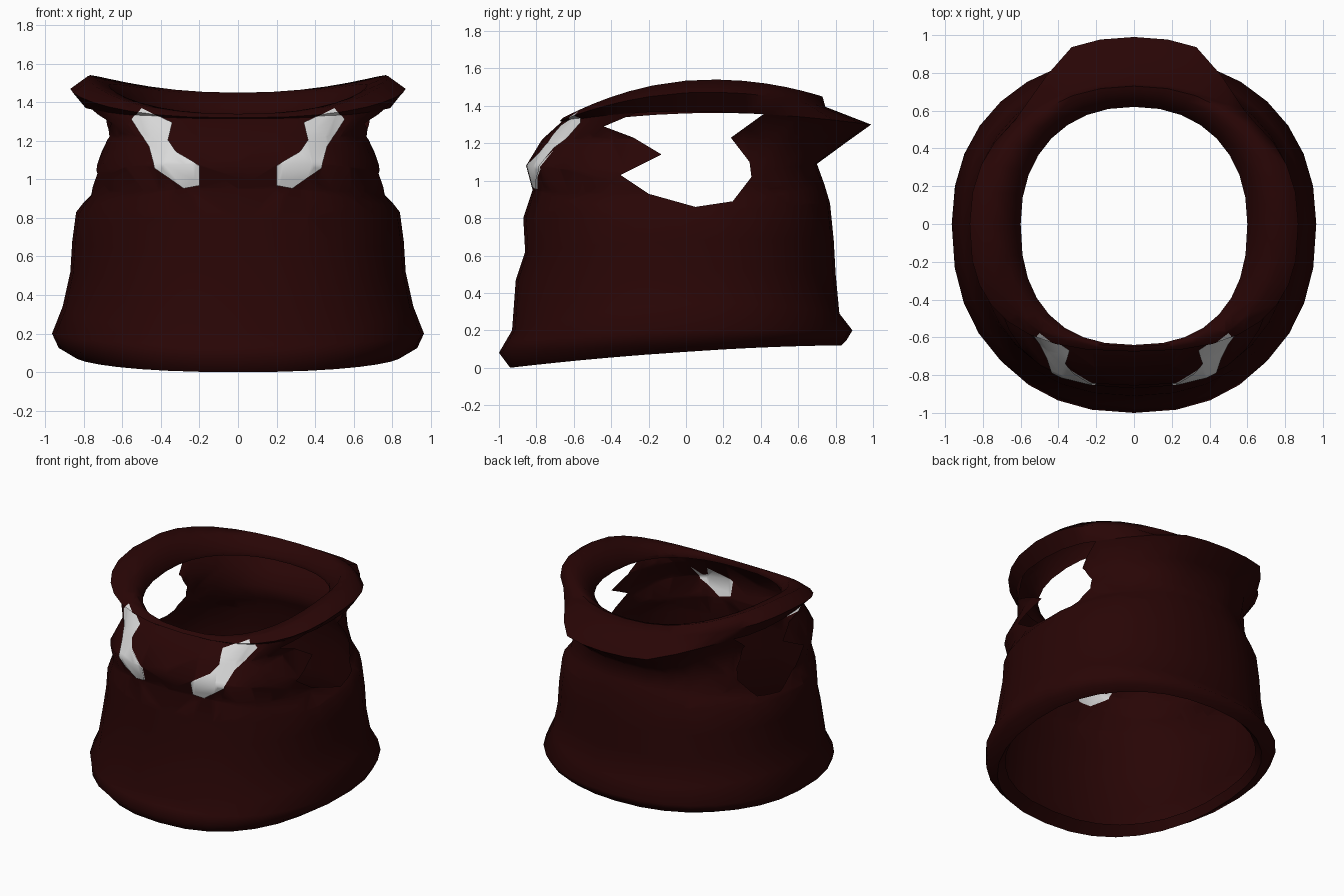
import bpy, bmesh, math
from mathutils import Vector

cube = bpy.data.objects.get("Cube")
if cube:
    bpy.data.objects.remove(cube)


def material(name, rgb):
    m = bpy.data.materials.new(name)
    m.use_nodes = True
    m.diffuse_color = (*rgb, 1)
    m.node_tree.nodes["Principled BSDF"].inputs["Base Color"].default_value = (*rgb, 1)
    m.node_tree.nodes["Principled BSDF"].inputs["Roughness"].default_value = 0.8
    return m


MAROON = material("dark maroon cloth", (0.021, 0.0015, 0.0015))
WHITE = material("white patch", (0.7, 0.7, 0.7))
SEGMENTS = 32


def ring_points(rx, front, back, zf, zs, zb, power=2.3, bulge=0.0):
    """Closed cloth ring: half width, front and back reach, heights at front, side, back."""
    points = []
    for i in range(SEGMENTS):
        a = 2 * math.pi * i / SEGMENTS
        c, s = math.cos(a), math.sin(a)
        e = 2 / (power if s < 0 else 2.2)
        x = rx * math.copysign(abs(c) ** e, c)
        k = abs(s) ** e
        y = -front * k if s < 0 else back * k
        if s > 0:
            y += bulge * min(1, max(0, (0.8 - abs(c)) / 0.4))
        t = y / (front if s < 0 else back + bulge)
        z = zs + (zb - zf) / 2 * t + ((zb + zf) / 2 - zs) * t * t
        points.append((x, y, z))
    return points


def loft(rings):
    bm = bmesh.new()
    loops = [[bm.verts.new(p) for p in ring_points(*r)] for r in rings]
    for low, high in zip(loops, loops[1:]):
        for i in range(SEGMENTS):
            j = (i + 1) % SEGMENTS
            bm.faces.new((low[i], low[j], high[j], high[i]))
    return bm


def inside(u, v, poly):
    hit = False
    for (a, b), (c, d) in zip(poly, poly[1:] + poly[:1]):
        if (b > v) != (d > v) and u < (c - a) * (v - b) / (d - b) + a:
            hit = not hit
    return hit


def cut_outline(bm, poly, place, axis, region):
    """Slice the faces of a region along every edge of an outline."""
    for p, q in zip(poly, poly[1:] + poly[:1]):
        a, b = place(*p), place(*q)
        faces = [f for f in bm.faces if region(f.calc_center_median())]
        geom = {e for f in faces for e in f.edges} | {v for f in faces for v in f.verts}
        bmesh.ops.bisect_plane(bm, geom=list(geom) + faces, dist=1e-5,
                               plane_co=a, plane_no=(b - a).cross(axis).normalized())


def patch_faces(bm):
    """Cut both chest patches into the outward faces and return them."""
    found = []
    for side in (1, -1):
        poly = [(side * x, z) for x, z in PATCH]
        cut_outline(bm, poly, lambda x, z: Vector((x, 0, z)), Vector((0, 1, 0)),
                    lambda c: c.y < -0.35 and c.z > 0.85 and c.x * side > 0.05)
    bm.normal_update()
    for f in bm.faces:
        c = f.calc_center_median()
        poly = [(math.copysign(x, c.x), z) for x, z in PATCH]
        if c.y < -0.35 and f.normal.y < -0.05 and inside(c.x, c.z, poly):
            found.append(f)
    return found


def finish(name, bm):
    mesh = bpy.data.meshes.new(name)
    bm.to_mesh(mesh)
    bm.free()
    mesh.materials.append(MAROON)
    mesh.materials.append(WHITE)
    obj = bpy.data.objects.new(name, mesh)
    bpy.context.collection.objects.link(obj)
    bpy.ops.object.select_all(action='DESELECT')
    obj.select_set(True)
    bpy.context.view_layer.objects.active = obj
    bpy.ops.object.shade_smooth_by_angle(angle=math.radians(75))


# Outlines: white chest patch (x, z) and arm opening (y, z)
PATCH = [(0.2, 0.97), (0.28, 0.955), (0.43, 1.06), (0.46, 1.17),
         (0.55, 1.31), (0.5, 1.37), (0.34, 1.29), (0.36, 1.2), (0.32, 1.14), (0.2, 1.07)]
ARMHOLE = [(-0.35, 1.03), (-0.2, 0.93), (0.05, 0.86), (0.25, 0.89), (0.35, 1.02),
           (0.34, 1.1), (0.24, 1.23), (0.42, 1.36), (0.05, 1.39), (-0.25, 1.37),
           (-0.44, 1.29), (-0.28, 1.23), (-0.13, 1.14)]
# Fold where the body meets the collar, reaching far out behind
FOLD = (0.79, 0.665, 0.77, 1.315, 1.37, 1.3, 2.6, 0.22)

# Body from inner hem up to the fold
body = loft([
    (0.82, 0.86, 0.77, 0.06, 0.15, 0.18),
    (0.85, 0.94, 0.83, 0.0, 0.085, 0.12),
    (0.93, 1.0, 0.86, 0.08, 0.125, 0.15),
    (0.965, 0.965, 0.89, 0.14, 0.2, 0.2),
    (0.91, 0.93, 0.82, 0.2, 0.34, 0.29),
    (0.87, 0.91, 0.8, 0.47, 0.52, 0.5),
    (0.86, 0.86, 0.79, 0.62, 0.68, 0.68),
    (0.84, 0.87, 0.77, 0.8, 0.83, 0.88),
    (0.77, 0.82, 0.74, 0.95, 0.92, 0.98, 2.6),
    (0.755, 0.855, 0.7, 1.08, 1.04, 1.09, 2.8),
    (0.68, 0.77, 0.73, 1.22, 1.22, 1.2, 2.8, 0.12),
    FOLD,
])
cut_outline(body, ARMHOLE, lambda y, z: Vector((0, y, z)), Vector((1, 0, 0)),
            lambda c: abs(c.x) > 0.4 and c.z > 0.8)
holes = []
for f in body.faces:
    c = f.calc_center_median()
    if abs(c.x) > 0.4 and inside(c.y, c.z, ARMHOLE):
        holes.append(f)
bmesh.ops.delete(body, geom=holes, context='FACES')

# White patches lie on the cloth and show through it only at their lower ends
plates = bmesh.new()
for f in patch_faces(body):
    plate = plates.faces.new([plates.verts.new(v.co + v.normal * 0.008) for v in f.verts])
    plate.material_index = 1
    if f.calc_center_median().z < 1.12:
        f.material_index = 1
bmesh.ops.remove_doubles(plates, verts=plates.verts, dist=1e-4)
finish("chest_patches", plates)
finish("body", body)

# Rolled collar: out from the fold, over the top and down to the open inner rim
collar = loft([
    FOLD,
    (0.87, 0.675, 0.745, 1.32, 1.47, 1.395, 2.6),
    (0.78, 0.66, 0.73, 1.335, 1.535, 1.45, 2.5),
    (0.67, 0.65, 0.7, 1.34, 1.49, 1.44, 2.4),
    (0.6, 0.64, 0.62, 1.32, 1.39, 1.37, 2.4),
    (0.6, 0.64, 0.62, 1.3, 1.36, 1.34, 2.4),
])
for f in patch_faces(collar):
    f.material_index = 1
finish("collar", collar)
